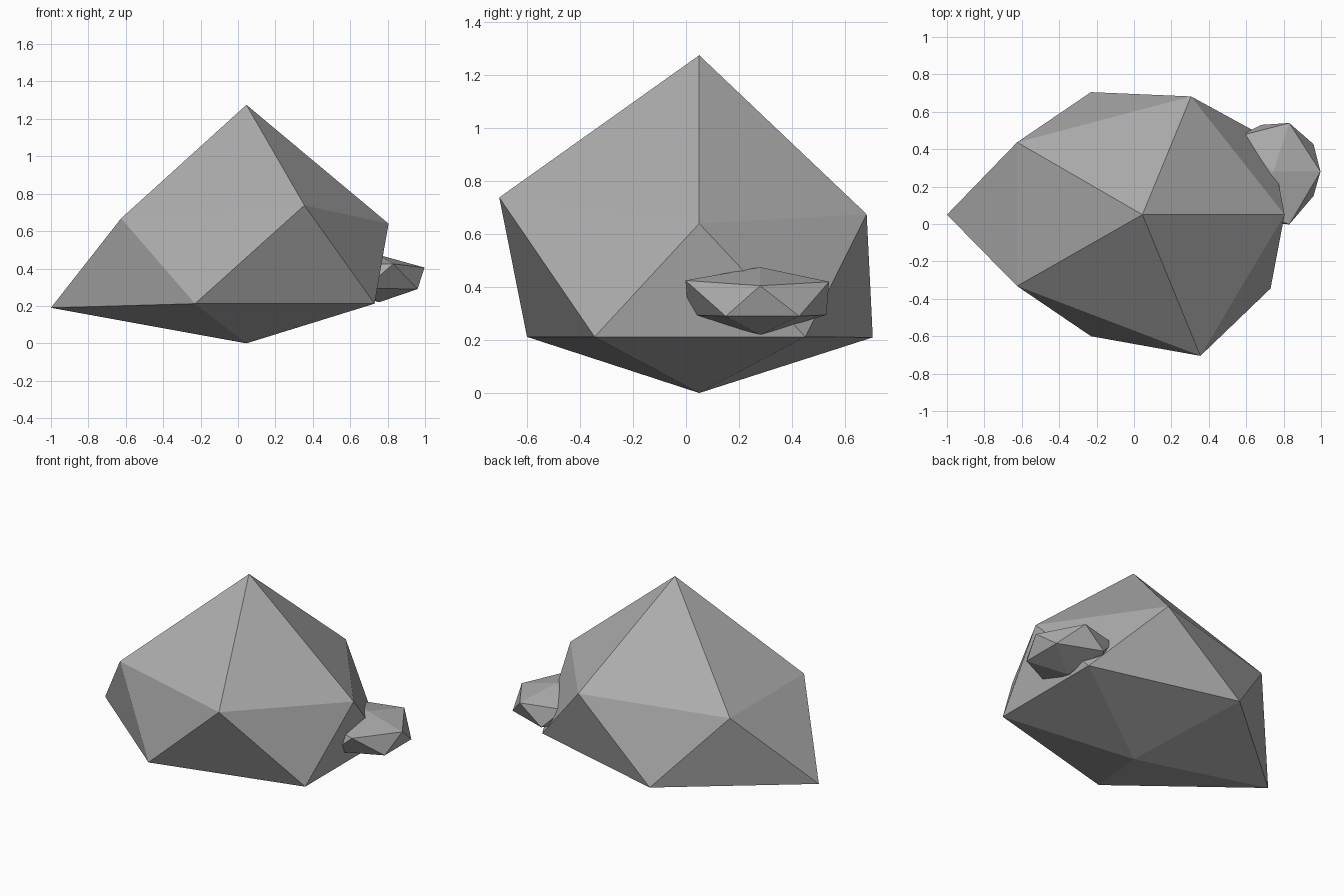
import bpy, bmesh, math

if "Cube" in bpy.data.objects:
    bpy.data.objects.remove(bpy.data.objects["Cube"])

grey = bpy.data.materials.new("stone grey")
grey.diffuse_color = (0.42, 0.42, 0.42, 1)
grey.use_nodes = True
grey.node_tree.nodes["Principled BSDF"].inputs["Base Color"].default_value = grey.diffuse_color
grey.roughness = 1.0


def stone(name, bottom, lower, upper, top):
    """Icosphere whose two five-point rings are pulled into a rough stone.
    Rings run counter-clockwise from the front right / front."""
    bm = bmesh.new()
    bmesh.ops.create_icosphere(bm, subdivisions=1, radius=1)

    def ring(lo, hi, start):
        vs = [v for v in bm.verts if lo < v.co.z < hi]
        return sorted(vs, key=lambda v: (math.degrees(math.atan2(v.co.y, v.co.x)) - start) % 360)

    order = (ring(-2, -0.8, 0) + ring(-0.8, 0, -50)
             + ring(0, 0.8, -90) + ring(0.8, 2, 0))
    for v, co in zip(order, [bottom] + lower + upper + [top]):
        v.co = co
    bmesh.ops.recalc_face_normals(bm, faces=bm.faces)
    mesh = bpy.data.meshes.new(name)
    bm.to_mesh(mesh)
    bm.free()
    mesh.materials.append(grey)
    obj = bpy.data.objects.new(name, mesh)
    bpy.context.collection.objects.link(obj)
    return obj


# Main boulder
stone("boulder", (0.045, 0.05, 0),
      [(0.73, -0.345, 0.212), (0.73, 0.45, 0.212), (-0.23, 0.705, 0.21),
       (-1.0, 0.05, 0.19), (-0.23, -0.6, 0.212)],
      [(0.355, -0.705, 0.738), (0.805, 0.05, 0.64), (0.305, 0.682, 0.675),
       (-0.625, 0.437, 0.668), (-0.625, -0.332, 0.668)],
      (0.045, 0.05, 1.275))

# Small stone stuck to the right side
stone("small_stone", (0.755, 0.28, 0.22),
      [(0.96, 0.15, 0.29), (0.96, 0.427, 0.29), (0.68, 0.53, 0.295),
       (0.50, 0.28, 0.29), (0.68, 0.01, 0.295)],
      [(0.83, -0.002, 0.425), (0.997, 0.28, 0.405), (0.83, 0.54, 0.42),
       (0.56, 0.47, 0.42), (0.56, 0.10, 0.42)],
      (0.745, 0.28, 0.475))
